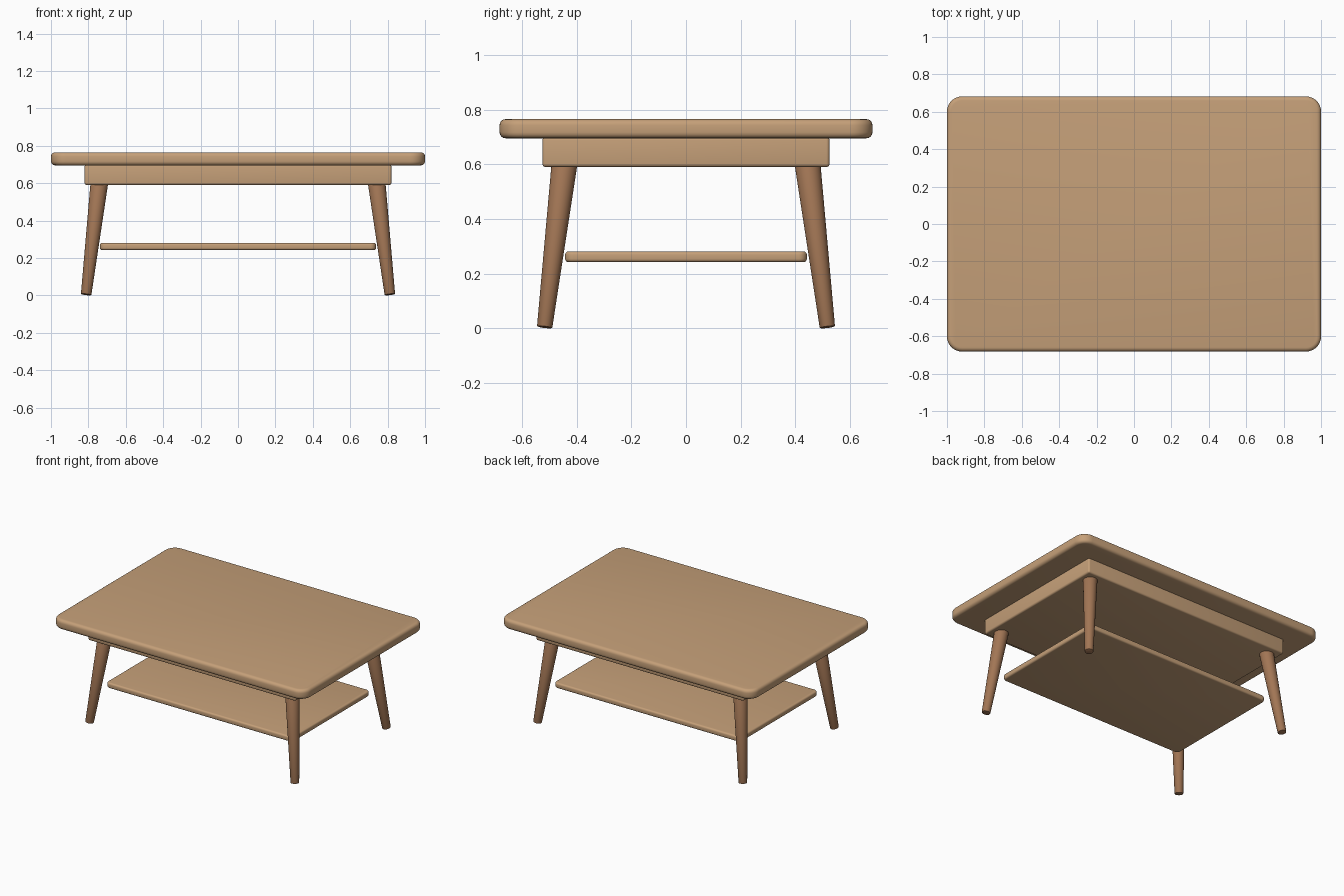
import bpy, bmesh, math
from mathutils import Vector

cube = bpy.data.objects.get("Cube")
if cube:
    bpy.data.objects.remove(cube, do_unlink=True)


def material(name, color):
    mat = bpy.data.materials.new(name)
    mat.use_nodes = True
    mat.diffuse_color = color
    bsdf = next(n for n in mat.node_tree.nodes if n.type == 'BSDF_PRINCIPLED')
    bsdf.inputs["Base Color"].default_value = color
    return mat


light_wood = material("light wood", (0.56, 0.35, 0.19, 1))
dark_wood = material("dark wood", (0.36, 0.18, 0.09, 1))


def finish(name, bm, mat, bevel, segments):
    mesh = bpy.data.meshes.new(name)
    bmesh.ops.recalc_face_normals(bm, faces=bm.faces)
    bm.to_mesh(mesh)
    bm.free()
    obj = bpy.data.objects.new(name, mesh)
    bpy.context.collection.objects.link(obj)
    mesh.materials.append(mat)
    mod = obj.modifiers.new("soft edges", 'BEVEL')
    mod.width, mod.segments = bevel, segments
    mod.limit_method, mod.angle_limit = 'ANGLE', math.radians(40)
    bpy.ops.object.select_all(action='DESELECT')
    obj.select_set(True)
    bpy.context.view_layer.objects.active = obj
    bpy.ops.object.modifier_apply(modifier=mod.name)
    bpy.ops.object.shade_smooth_by_angle(angle=math.radians(35))
    return obj


def board(name, half_x, half_y, bottom, top, corner, bevel):
    """Flat board with rounded plan corners and softened rims."""
    bm = bmesh.new()
    bmesh.ops.create_cube(bm, size=1)
    for v in bm.verts:
        v.co = (v.co.x * 2 * half_x, v.co.y * 2 * half_y,
                top if v.co.z > 0 else bottom)
    if corner:
        upright = [e for e in bm.edges
                   if abs(e.verts[0].co.z - e.verts[1].co.z) > 0.01]
        bmesh.ops.bevel(bm, geom=upright, offset=corner, segments=8,
                        profile=0.5, affect='EDGES')
    return finish(name, bm, light_wood, bevel, 4)


def leg(name, sx, sy):
    """Tapered round leg, splayed outward, its end cut square to its axis."""
    foot = Vector((sx * 0.812, sy * 0.517, 0.004))
    head = Vector((sx * 0.738, sy * 0.441, 0.63))
    axis = head - foot
    bm = bmesh.new()
    bmesh.ops.create_cone(bm, cap_ends=True, segments=32, radius1=0.028,
                          radius2=0.048, depth=axis.length)
    turn = Vector((0, 0, 1)).rotation_difference(axis).to_matrix()
    for v in bm.verts:
        v.co = turn @ v.co + (foot + head) / 2
    return finish(name, bm, dark_wood, 0.003, 2)


# Boards
board("table_top", 1.0, 0.682, 0.695, 0.765, 0.08, 0.022)
board("apron", 0.82, 0.525, 0.59, 0.70, 0, 0.012)
board("lower_shelf", 0.738, 0.442, 0.242, 0.281, 0.03, 0.012)

# Four splayed legs
for end, sy in (("front", -1), ("back", 1)):
    for side, sx in (("left", 1), ("right", -1)):
        leg(f"{end}_{side}_leg", sx, sy)
